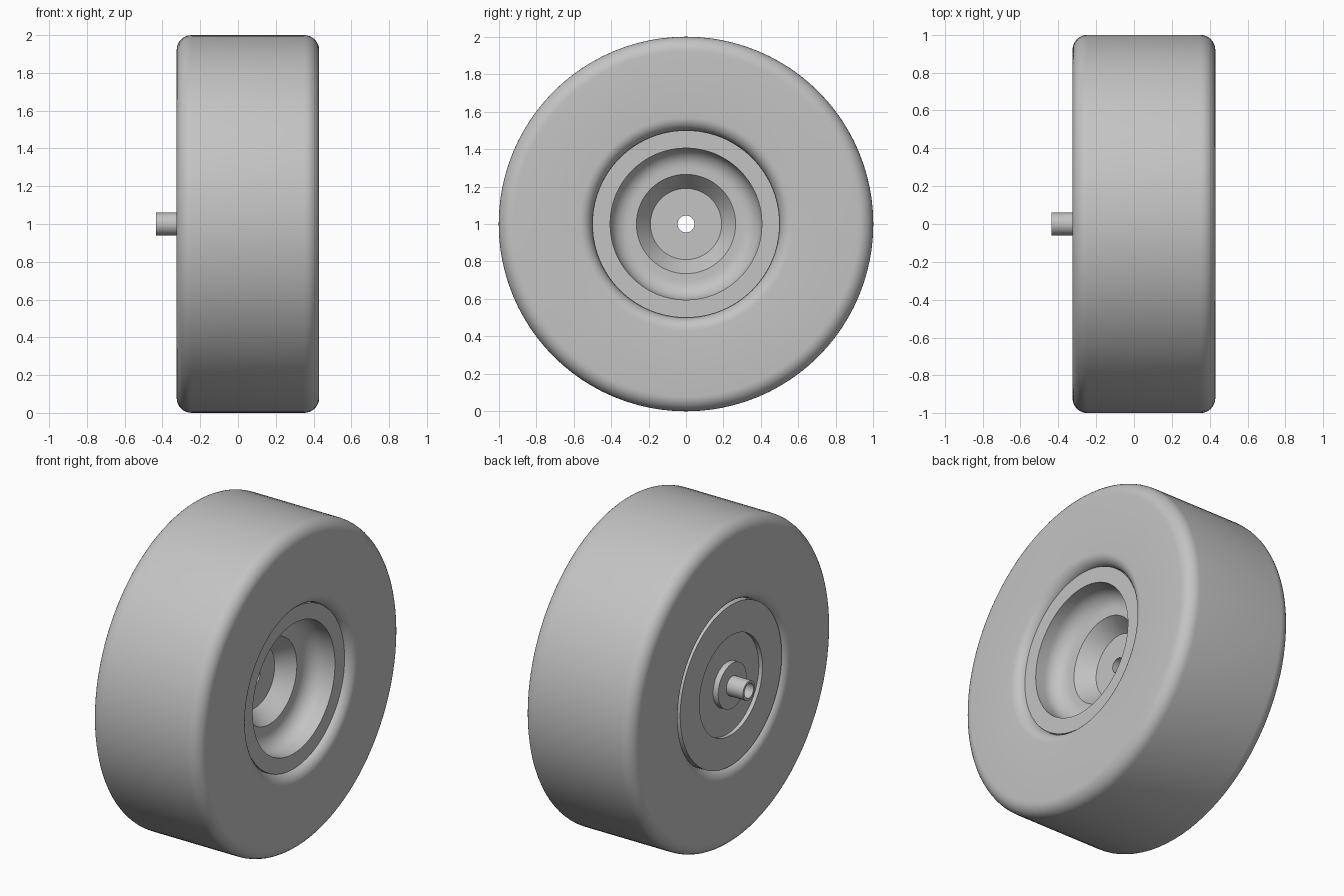
import bpy
import bmesh
from math import cos, sin, tan, tau
from mathutils import Vector

if "Cube" in bpy.data.objects:
    bpy.data.objects.remove(bpy.data.objects["Cube"], do_unlink=True)

SEGMENTS = 96
AXLE_HEIGHT = 1.0

grey = bpy.data.materials.new("plain grey")
grey.use_nodes = True
colour = (0.55, 0.55, 0.55, 1)
grey.diffuse_color = colour
grey.node_tree.nodes["Principled BSDF"].inputs["Base Color"].default_value = colour


def rounded(corners, steps=8):
    """Turn (x, radius, fillet) corners into a closed profile with round fillets."""
    points = []
    for i, (x, r, fillet) in enumerate(corners):
        here = Vector((x, r))
        if not fillet:
            points.append(here)
            continue
        before = (Vector(corners[i - 1][:2]) - here).normalized()
        after = (Vector(corners[(i + 1) % len(corners)][:2]) - here).normalized()
        half = before.angle(after) / 2
        reach = fillet / tan(half)
        centre = here + (before + after).normalized() * (fillet / sin(half))
        start = here + before * reach - centre
        end = here + after * reach - centre
        sweep = start.angle(end)
        for s in range(steps + 1):
            t = s / steps
            arm = (start * sin((1 - t) * sweep) + end * sin(t * sweep)) / sin(sweep)
            points.append(centre + arm)
    return points


def lathe(name, corners):
    """Revolve a closed profile around the axle."""
    profile = rounded(corners)
    bm = bmesh.new()
    rings = []
    for k in range(SEGMENTS):
        a = tau * k / SEGMENTS
        rings.append([bm.verts.new((p.x, p.y * sin(a), p.y * cos(a))) for p in profile])
    n = len(profile)
    for k in range(SEGMENTS):
        here, there = rings[k], rings[(k + 1) % SEGMENTS]
        for i in range(n):
            j = (i + 1) % n
            bm.faces.new((here[i], here[j], there[j], there[i]))
    bmesh.ops.recalc_face_normals(bm, faces=bm.faces)
    mesh = bpy.data.meshes.new(name)
    bm.to_mesh(mesh)
    bm.free()
    mesh.materials.append(grey)
    obj = bpy.data.objects.new(name, mesh)
    obj.location.z = AXLE_HEIGHT
    bpy.context.collection.objects.link(obj)
    bpy.ops.object.select_all(action="DESELECT")
    obj.select_set(True)
    bpy.context.view_layer.objects.active = obj
    bpy.ops.object.shade_smooth_by_angle(angle=0.5)
    return obj


# Wide tyre with rounded shoulders and rounded bead edges
lathe("tyre", [
    (-0.325, 0.5, 0.07), (-0.325, 1.0, 0.08),
    (0.43, 1.0, 0.08), (0.43, 0.5, 0.07),
])

# Dished rim: open bowl on one side, shallow recess on the other
lathe("rim", [
    (0.385, 0.5, 0), (0.385, 0.405, 0),
    (0.22, 0.405, 0.1), (0.22, 0.265, 0),
    (0.12, 0.19, 0), (0.12, 0.045, 0),
    (-0.285, 0.045, 0), (-0.285, 0.31, 0),
    (-0.31, 0.31, 0), (-0.31, 0.5, 0),
])

# Raised collar around the axle
lathe("axle_collar", [
    (-0.28, 0.05, 0), (-0.28, 0.14, 0),
    (-0.32, 0.14, 0), (-0.32, 0.05, 0),
])

# Hollow axle tube
lathe("axle_tube", [
    (-0.28, 0.045, 0), (-0.28, 0.06, 0),
    (-0.435, 0.06, 0), (-0.435, 0.045, 0),
])
